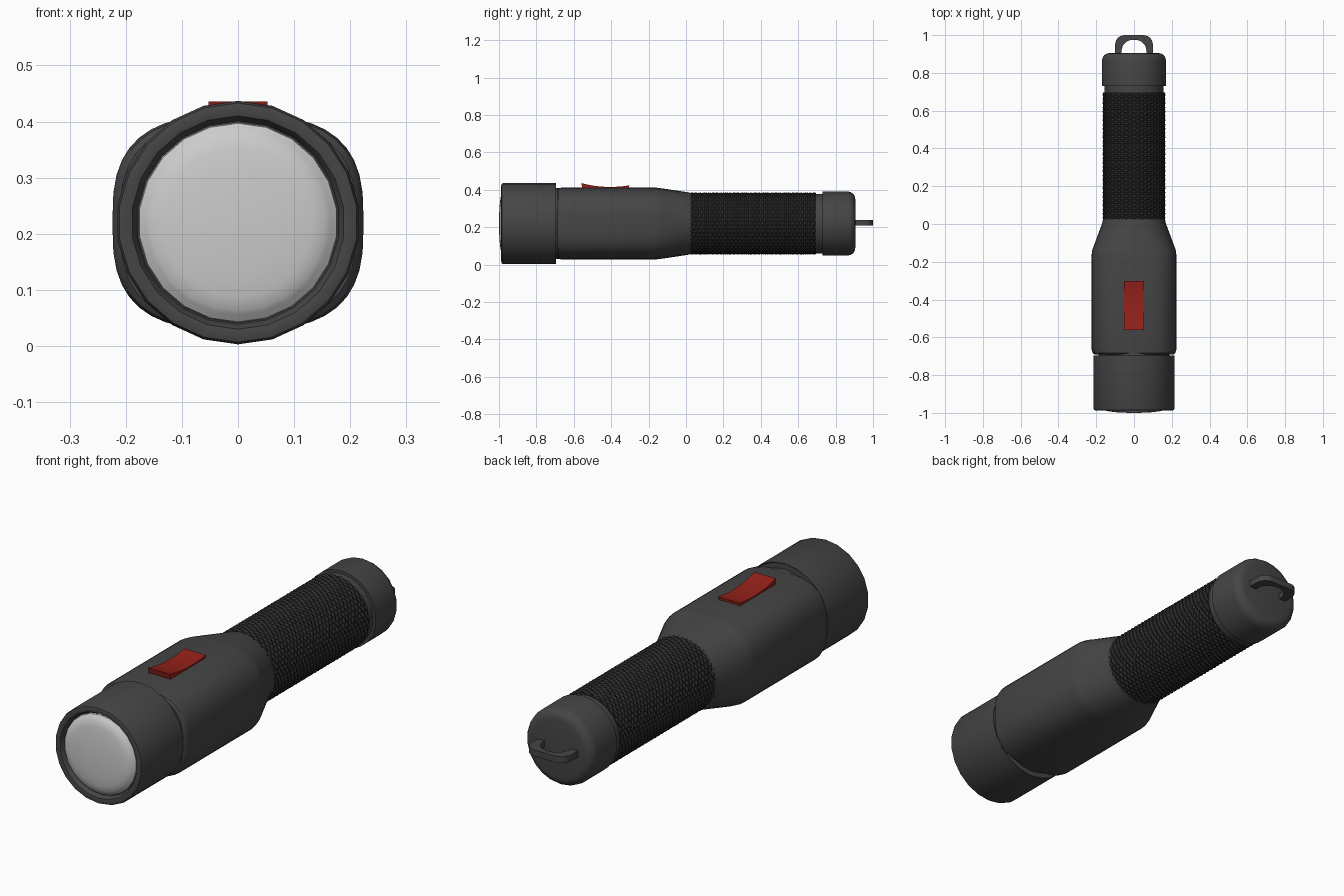
import bpy, bmesh
from math import sin, cos, pi, radians, copysign

if "Cube" in bpy.data.objects:
    bpy.data.objects.remove(bpy.data.objects["Cube"])

CZ = 0.22  # height of the torch axis


def material(name, rgb):
    m = bpy.data.materials.new(name)
    m.diffuse_color = (*rgb, 1)
    m.use_nodes = True
    m.node_tree.nodes["Principled BSDF"].inputs["Base Color"].default_value = m.diffuse_color
    return m


DARK = material("dark_plastic", (0.06, 0.06, 0.06))
RUBBER = material("grip_rubber", (0.025, 0.025, 0.025))
GLASS = material("lens_grey", (0.55, 0.55, 0.55))
RED = material("button_red", (0.30, 0.015, 0.01))


def finish(name, bm, mat, angle=35):
    bmesh.ops.recalc_face_normals(bm, faces=bm.faces)
    me = bpy.data.meshes.new(name)
    bm.to_mesh(me)
    bm.free()
    ob = bpy.data.objects.new(name, me)
    bpy.context.collection.objects.link(ob)
    me.materials.append(mat)
    if angle:
        bpy.ops.object.select_all(action='DESELECT')
        ob.select_set(True)
        bpy.context.view_layer.objects.active = ob
        bpy.ops.object.shade_smooth_by_angle(angle=radians(angle))
    return ob


def loft(name, rings, mat, n=22, angle=35):
    """rings: (y, half width, half height, superellipse exponent)"""
    bm = bmesh.new()
    loops = []
    for y, a, b, e in rings:
        loop = []
        for i in range(n):
            s, c = sin(2 * pi * i / n), cos(2 * pi * i / n)
            x = copysign(abs(s) ** (2 / e), s) * a
            z = copysign(abs(c) ** (2 / e), c) * b
            loop.append(bm.verts.new((x, y, CZ + z)))
        loops.append(loop)
    for p, q in zip(loops, loops[1:]):
        for i in range(n):
            j = (i + 1) % n
            bm.faces.new((p[i], p[j], q[j], q[i]))
    bm.faces.new(loops[0])
    bm.faces.new(loops[-1])
    return finish(name, bm, mat, angle)


def lathe(name, profile, mat, n=22, angle=35):
    return loft(name, [(y, r, r, 2) for y, r in profile], mat, n, angle)


def prism(name, outline, to3d, half, mat):
    """Extrude a closed 2D outline symmetrically by half."""
    bm = bmesh.new()
    lo = [bm.verts.new(to3d(u, v, -half)) for u, v in outline]
    hi = [bm.verts.new(to3d(u, v, half)) for u, v in outline]
    bm.faces.new(lo)
    bm.faces.new(hi)
    for i in range(len(lo)):
        j = (i + 1) % len(lo)
        bm.faces.new((lo[i], lo[j], hi[j], hi[i]))
    return finish(name, bm, mat)


# Head with rounded bezel rim and recessed seat for the lens
lathe("head", [(-0.70, 0.185), (-0.70, 0.213), (-0.695, 0.217), (-0.975, 0.217),
               (-0.985, 0.213), (-0.988, 0.203), (-0.985, 0.190),
               (-0.976, 0.184), (-0.965, 0.181)], DARK)

# Domed lens
lathe("lens", [(-0.955, 0.181), (-0.972, 0.177), (-0.981, 0.165)] +
      [(-0.981 - 0.019 * cos(t * pi / 10), 0.165 * sin(t * pi / 10))
       for t in (4, 3, 2, 1)] + [(-1.0, 0.004)], GLASS)

# Collar in the groove between head and body
lathe("head_collar", [(-0.72, 0.19), (-0.66, 0.19)], DARK)

# Squarish body tapering to the round handle
loft("body", [(-0.690, 0.211, 0.181, 2.8), (-0.682, 0.219, 0.189, 2.9),
              (-0.665, 0.224, 0.192, 2.9), (-0.160, 0.224, 0.192, 2.9),
              (-0.135, 0.220, 0.189, 2.8), (0.005, 0.168, 0.168, 2),
              (0.03, 0.163, 0.163, 2)], DARK, n=40)

# Rocker button with a concave top
top = [(-0.56, 0.436), (-0.52, 0.427), (-0.48, 0.420), (-0.43, 0.416),
       (-0.38, 0.416), (-0.34, 0.419), (-0.303, 0.424)]
prism("button", [(-0.55, 0.39)] + top + [(-0.308, 0.39)],
      lambda u, v, h: (h, u, v), 0.053, RED)

# Knurled grip: alternating raised points on a cylinder
bm = bmesh.new()
NU, NV = 48, 60
grid = []
for j in range(NV + 1):
    row = []
    for i in range(NU):
        t = 2 * pi * i / NU
        r = 0.167 if (i + j) % 2 else 0.1615
        row.append(bm.verts.new((r * sin(t), 0.02 + 0.675 * j / NV, CZ + r * cos(t))))
    grid.append(row)
for j in range(NV):
    for i in range(NU):
        k = (i + 1) % NU
        q = [grid[j][i], grid[j][k], grid[j + 1][k], grid[j + 1][i]]
        if (i + j) % 2 == 0:  # crease runs along the valleys
            q = q[1:] + q[:1]
        bm.faces.new((q[1], q[2], q[3]))
        bm.faces.new((q[1], q[3], q[0]))
bm.faces.new(grid[0])
bm.faces.new(grid[-1])
finish("grip", bm, RUBBER, None)

# Neck and rounded tail cap
lathe("tail_neck", [(0.68, 0.159), (0.74, 0.159)], DARK)
lathe("tail_cap", [(0.73, 0.15), (0.73, 0.171), (0.865, 0.171)] +
      [(0.865 + 0.04 * sin(t * pi / 8), 0.131 + 0.04 * cos(t * pi / 8))
       for t in (1, 2, 3, 4)] + [(0.905, 0.005)], DARK)

# Lanyard loop: outer and inner arches joined into one outline


def arch(w, y_top, r):
    pts = [(w, 0.88)]
    pts += [(w - r + r * cos(t * pi / 12), y_top - r + r * sin(t * pi / 12)) for t in range(7)]
    return pts + [(-x, y) for x, y in reversed(pts)]


prism("lanyard_loop", arch(0.1, 1.0, 0.05) + arch(0.066, 0.975, 0.06)[::-1],
      lambda u, v, h: (u, v, CZ + 0.004 + h), 0.014, DARK)
